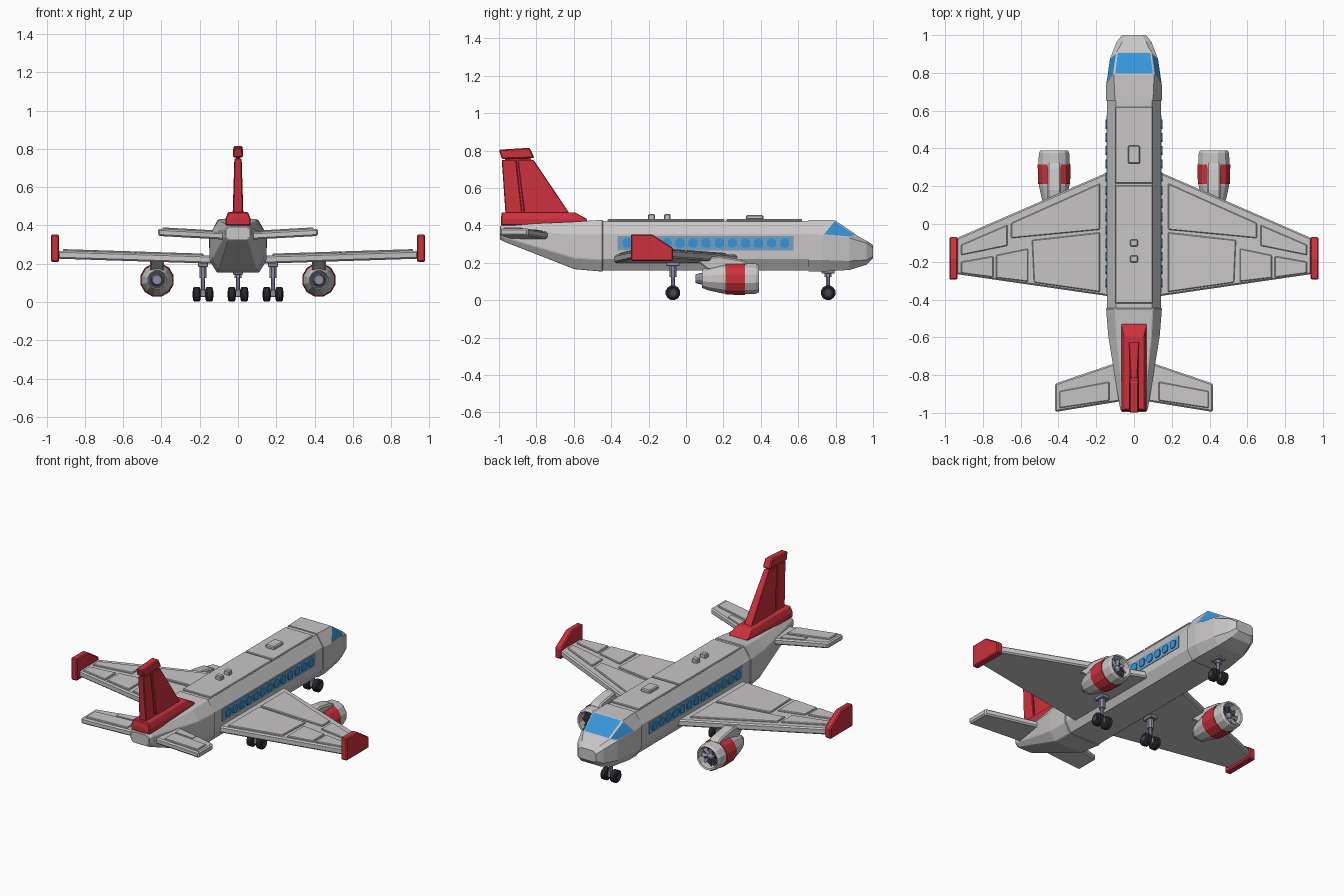
import bpy, bmesh
from math import sin, cos, pi, radians

if "Cube" in bpy.data.objects:
    bpy.data.objects.remove(bpy.data.objects["Cube"])


def material(name, rgb):
    m = bpy.data.materials.new(name)
    m.use_nodes = True
    m.diffuse_color = (*rgb, 1)
    m.node_tree.nodes["Principled BSDF"].inputs["Base Color"].default_value = (*rgb, 1)
    return m


GREY = material("light grey paint", (0.58, 0.565, 0.565))
RED = material("red paint", (0.6, 0.03, 0.045))
BLUE = material("window blue", (0.035, 0.3, 0.7))
PALE = material("pale blue strip", (0.17, 0.36, 0.55))
METAL = material("strut metal", (0.27, 0.27, 0.38))
DARK = material("dark metal", (0.06, 0.06, 0.09))
BLACK = material("tyre black", (0.02, 0.02, 0.025))


def finish(name, bm, mats, bevel=0, mirror=False):
    bmesh.ops.recalc_face_normals(bm, faces=bm.faces)
    me = bpy.data.meshes.new(name)
    bm.to_mesh(me)
    bm.free()
    for m in mats:
        me.materials.append(m)
    ob = bpy.data.objects.new(name, me)
    bpy.context.collection.objects.link(ob)
    if bevel:
        b = ob.modifiers.new("soft edges", "BEVEL")
        b.width, b.segments, b.angle_limit = bevel, 1, radians(25)
    if mirror:
        ob.modifiers.new("other side", "MIRROR")
    return ob


def loft_mesh(rings):
    """Skin closed rings of equal length and cap both ends."""
    bm = bmesh.new()
    vs = [[bm.verts.new(p) for p in r] for r in rings]
    n = len(vs[0])
    for a, b in zip(vs, vs[1:]):
        for i in range(n):
            bm.faces.new((a[i], a[(i + 1) % n], b[(i + 1) % n], b[i]))
    bm.faces.new(vs[0])
    bm.faces.new(vs[-1])
    return bm


def loft(name, rings, mat, bevel=0, mirror=False):
    return finish(name, loft_mesh(rings), [mat], bevel, mirror)


def prism(name, yz, x0, x1, mat, bevel=0, mirror=False):
    return loft(name, [[(x, y, z) for y, z in yz] for x in (x0, x1)], mat, bevel, mirror)


def box(name, x, y, z, mat, bevel=0, mirror=False):
    prism(name, [(y[0], z[0]), (y[1], z[0]), (y[1], z[1]), (y[0], z[1])], *x, mat, bevel, mirror)


def slab(name, xy, z, slope, thick, mat, bevel=0):
    """Mirrored wing-like plate rising with x."""
    loft(name, [[(x, y, z + slope * x + t) for x, y in xy] for t in (0, thick)], mat, bevel, True)


def lathe(name, profile, cx, cy, cz, mat, axis="y", sides=12, mirror=True):
    rings = []
    for d, r in profile:
        ring = []
        for i in range(sides):
            a = 2 * pi * (i + 0.5) / sides
            u, v = r * cos(a), r * sin(a)
            ring.append({"x": (cx + d, cy + u, cz + v), "y": (cx + u, cy + d, cz + v),
                         "z": (cx + u, cy + v, cz + d)}[axis])
        rings.append(ring)
    return loft(name, rings, mat, mirror=mirror)


def hull_ring(ys, yt, w, zb, zl, zu, zt, top=0.68):
    """Octagonal section; the top edge may sit further forward than the sides."""
    half = [(w * 0.74, ys, zb), (w, ys, zl), (w, ys, zu), (w * top, yt, zt)]
    return half + [(-x, y, z) for x, y, z in reversed(half)]


# Fuselage: centre barrel, tail cone, nose
loft("fuselage", [hull_ring(y, y, 0.142, 0.158, 0.22, 0.355, 0.424) for y in (-0.46, 0.67)], GREY)
loft("tail_cone", [hull_ring(-0.445, -0.445, 0.148, 0.153, 0.215, 0.355, 0.43),
                   hull_ring(-0.595, -0.595, 0.136, 0.166, 0.225, 0.355, 0.42),
                   hull_ring(-0.97, -0.97, 0.075, 0.312, 0.335, 0.385, 0.402),
                   hull_ring(-0.995, -0.995, 0.066, 0.325, 0.345, 0.38, 0.397)], GREY, 0.004)
bm = loft_mesh([hull_ring(0.655, 0.655, 0.148, 0.153, 0.215, 0.355, 0.43),
                hull_ring(0.73, 0.79, 0.148, 0.153, 0.215, 0.348, 0.428, 0.72),
                hull_ring(0.875, 0.91, 0.127, 0.162, 0.21, 0.332, 0.348, 0.72),
                hull_ring(0.965, 0.965, 0.092, 0.19, 0.215, 0.305, 0.318),
                hull_ring(1.0, 1.0, 0.064, 0.225, 0.235, 0.28, 0.295)])
bmesh.ops.recalc_face_normals(bm, faces=bm.faces)
# Cockpit glass: inset the sloping faces behind the nose
glass = [f for f in bm.faces if 0.78 < f.calc_center_median().y < 0.88
         and f.calc_center_median().z > 0.33]
bmesh.ops.inset_individual(bm, faces=glass, thickness=0.009, depth=0.002)
for f in glass:
    f.material_index = 1
finish("nose", bm, [GREY, BLUE])

# Roof panels and fittings
box("roof_panel_front", (-0.1, 0.1), (0.215, 0.62), (0.42, 0.434), GREY, 0.004)
box("roof_panel_rear", (-0.1, 0.1), (-0.42, 0.205), (0.42, 0.434), GREY, 0.004)
box("roof_hatch", (-0.033, 0.033), (0.32, 0.415), (0.43, 0.455), GREY, 0.006)
for i, y in enumerate((-0.1, -0.185)):
    box(f"roof_antenna_{i + 1}", (-0.02, 0.02), (y - 0.018, y + 0.018), (0.43, 0.46), GREY, 0.005)

# Cabin windows
box("window_strip", (0.139, 0.145), (-0.365, 0.575), (0.265, 0.344), PALE, 0, True)
for i in range(13):
    y = -0.312 + 0.07 * i
    pts = []
    for k in range(8):
        a, b = ((0.024, 0.013), (0.013, 0.024))[(k + 1) % 4 // 2]
        sy = 1 if k in (0, 1, 6, 7) else -1
        sz = 1 if k < 4 else -1
        pts.append((y + sy * (a if k in (0, 3, 4, 7) else 0.013),
                    0.305 + sz * (0.013 if k in (0, 3, 4, 7) else 0.024)))
    prism(f"cabin_window_{i + 1}", pts, 0.142, 0.151, BLUE, mirror=True)

# Wings with raised control surfaces
SLOPE = 0.032
slab("wing", [(0.08, 0.3), (0.94, -0.075), (0.94, -0.265), (0.08, -0.39)], 0.196, SLOPE, 0.042, GREY, 0.008)


def wing_panel(name, xy):
    slab(name, xy, 0.232, SLOPE, 0.015, GREY, 0.004)


wing_panel("wing_skin", [(0.18, 0.215), (0.65, 0.005), (0.65, -0.075), (0.18, -0.03)])
wing_panel("wing_flap", [(0.18, -0.045), (0.54, -0.085), (0.53, -0.31), (0.18, -0.36)])
wing_panel("wing_aileron_inner", [(0.56, -0.13), (0.73, -0.165), (0.73, -0.285), (0.56, -0.305)])
wing_panel("wing_aileron_outer", [(0.745, -0.17), (0.915, -0.2), (0.915, -0.26), (0.745, -0.283)])
wing_panel("wing_outer_skin", [(0.67, -0.005), (0.915, -0.11), (0.915, -0.165), (0.67, -0.115)])
prism("winglet", [(-0.295, 0.21), (-0.07, 0.21), (-0.07, 0.28), (-0.18, 0.352), (-0.295, 0.352)],
      0.935, 0.977, RED, 0.006, True)

# Tailplanes
slab("tailplane", [(0.05, -0.72), (0.418, -0.845), (0.418, -0.995), (0.05, -0.935)], 0.322, 0.055, 0.038, GREY, 0.008)
slab("elevator", [(0.13, -0.835), (0.395, -0.885), (0.395, -0.975), (0.13, -0.935)], 0.355, 0.055, 0.013, GREY, 0.004)
slab("tailplane_skin", [(0.13, -0.765), (0.27, -0.81), (0.27, -0.845), (0.13, -0.82)], 0.354, 0.055, 0.01, GREY)

# Red fin, rudder, base and cap


def fin_ring(y0, y1, w, z, z1=None):
    z1 = z if z1 is None else z1
    return [(-w, y0, z), (w, y0, z), (w, y1, z1), (-w, y1, z1)]


loft("fin_base", [fin_ring(-0.99, -0.525, 0.066, 0.4), fin_ring(-0.99, -0.53, 0.066, 0.435),
                  fin_ring(-0.985, -0.595, 0.052, 0.47)], RED, 0.005)
loft("fin", [fin_ring(-0.865, -0.62, 0.028, 0.46), fin_ring(-0.9, -0.815, 0.019, 0.75)], RED, 0.004)
loft("rudder", [fin_ring(-0.965, -0.875, 0.026, 0.46), fin_ring(-0.985, -0.908, 0.018, 0.75)], RED, 0.004)
loft("fin_core", [fin_ring(-0.95, -0.7, 0.013, 0.46), fin_ring(-0.97, -0.835, 0.01, 0.77)], RED)
loft("fin_cap", [fin_ring(-0.985, -0.81, 0.027, 0.755, 0.76),
                 fin_ring(-1.0, -0.835, 0.024, 0.805, 0.815)], RED, 0.006)

# Engines
EX, EZ = 0.423, 0.115
lathe("engine_nacelle", [(0.095, 0.045), (0.085, 0.05), (0.115, 0.063), (0.2, 0.083), (0.32, 0.086),
                         (0.375, 0.083), (0.39, 0.075), (0.386, 0.066), (0.34, 0.061)], EX, 0, EZ, GREY)
lathe("engine_band", [(0.212, 0.08), (0.212, 0.088), (0.315, 0.09), (0.315, 0.08)], EX, 0, EZ, RED)
lathe("engine_intake", [(0.338, 0.062), (0.343, 0.062)], EX, 0, EZ, DARK)
lathe("engine_spinner", [(0.34, 0.024), (0.36, 0.019), (0.375, 0.006)], EX, 0, EZ, METAL)
lathe("engine_outlet", [(0.092, 0.044), (0.089, 0.044)], EX, 0, EZ, DARK)
lathe("engine_exhaust", [(0.1, 0.032), (0.075, 0.031), (0.052, 0.024)], EX, 0, EZ, METAL)
for i in range(8):
    a = i * pi / 4
    blade = [(r * cos(a + t) + EX, y, r * sin(a + t) + EZ)
             for r, t, y in ((0.018, -0.25, 0.345), (0.06, -0.17, 0.346), (0.06, 0.17, 0.358), (0.018, 0.25, 0.355))]
    loft(f"fan_blade_{i + 1}", [blade, [(x, y + 0.005, z) for x, y, z in blade]], METAL, mirror=True)
prism("engine_pylon", [(0.05, 0.215), (0.1, 0.23), (0.18, 0.236), (0.3, 0.216), (0.33, 0.195),
                       (0.3, 0.17), (0.12, 0.16)], EX - 0.036, EX + 0.036, GREY, 0.008, True)


# Landing gear
def gear(name, x, y, top, mirror):
    box(name + "_mount", (x - 0.026, x + 0.026), (y - 0.035, y + 0.035), (top - 0.012, top + 0.012), METAL, 0.003, mirror)
    lathe(name + "_sleeve", [(0.125, 0.02), (top, 0.02)], x, y, 0, METAL, "z", 8, mirror)
    lathe(name + "_strut", [(0.04, 0.012), (0.13, 0.012)], x, y, 0, METAL, "z", 8, mirror)
    box(name + "_fork", (x - 0.014, x + 0.014), (y - 0.015, y + 0.015), (0.025, 0.065), METAL, 0.003, mirror)
    lathe(name + "_axle", [(-0.05, 0.009), (0.05, 0.009)], x, y, 0.04, METAL, "x", 8, mirror)
    for side, s in (("left", 1), ("right", -1)):
        lathe(f"{name}_{side}_wheel", [(-0.02, 0.03), (-0.013, 0.04), (0.013, 0.04), (0.02, 0.03)],
              x + s * 0.033, y, 0.04, BLACK, "x", 12, mirror)
        lathe(f"{name}_{side}_hub", [(-0.022, 0.018), (0.022, 0.018)], x + s * 0.033, y, 0.04, DARK, "x", 8, mirror)


gear("nose_gear", 0, 0.76, 0.155, False)
gear("main_gear", 0.183, -0.07, 0.195, True)
